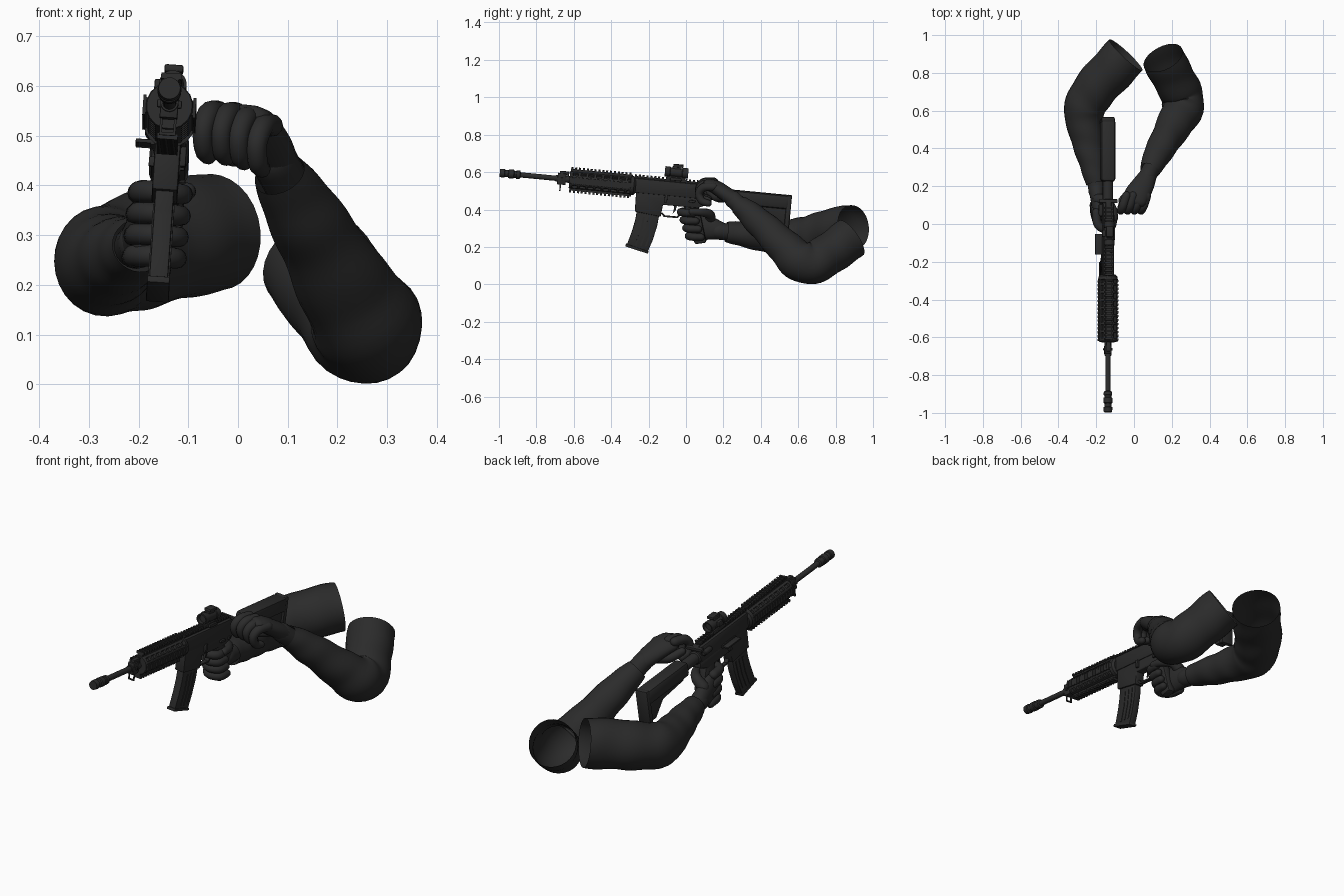
import bpy, bmesh, math
from mathutils import Vector, Matrix

def material(name, v):
    m = bpy.data.materials.new(name)
    m.diffuse_color = (v, v, v, 1)
    return m

DARK = material("charcoal", 0.024)

# Rifle frame: bore runs along local y, nose up, rolled a little
GUN = (Matrix.Translation((-0.138, 0, 0.50)) @ Matrix.Rotation(math.radians(-5.5), 4, 'X')
       @ Matrix.Rotation(math.radians(4), 4, 'Y'))

def finish(name, bm, mat=None, angle=35):
    bmesh.ops.recalc_face_normals(bm, faces=bm.faces)
    if mat:
        bm.transform(mat)
    me = bpy.data.meshes.new(name)
    bm.to_mesh(me)
    bm.free()
    me.materials.append(DARK)
    ob = bpy.data.objects.new(name, me)
    bpy.context.collection.objects.link(ob)
    bpy.ops.object.select_all(action='DESELECT')
    ob.select_set(True)
    bpy.context.view_layer.objects.active = ob
    bpy.ops.object.shade_smooth_by_angle(angle=math.radians(angle))
    return ob

def boxes(name, items, bevel=0.0):
    """items: (x centre, width, y0, y1, z0, z1) in rifle frame"""
    bm = bmesh.new()
    for x, w, y0, y1, z0, z1 in items:
        m = Matrix.Translation((x, (y0 + y1) / 2, (z0 + z1) / 2)) @ Matrix.Diagonal((w, y1 - y0, z1 - z0, 1))
        bmesh.ops.create_cube(bm, size=1, matrix=m)
    if bevel:
        bmesh.ops.bevel(bm, geom=bm.edges[:], offset=bevel, segments=2, affect='EDGES', profile=0.5)
    finish(name, bm, GUN)

def side_profile(name, pts, w, bevel=0.004, x=0):
    """side outline (y, z) extruded across x"""
    bm = bmesh.new()
    f = bm.faces.new([bm.verts.new((x - w / 2, y, z)) for y, z in pts])
    r = bmesh.ops.extrude_face_region(bm, geom=[f])
    bmesh.ops.translate(bm, vec=(w, 0, 0), verts=[v for v in r['geom'] if isinstance(v, bmesh.types.BMVert)])
    if bevel:
        bmesh.ops.bevel(bm, geom=bm.edges[:], offset=bevel, segments=2, affect='EDGES', profile=0.5)
    finish(name, bm, GUN)

def skin(bm, rings, cap0=True, cap1=True):
    for a, b in zip(rings, rings[1:]):
        n = len(a)
        for i in range(n):
            bm.faces.new((a[i], a[(i + 1) % n], b[(i + 1) % n], b[i]))
    if cap0: bm.faces.new(rings[0][::-1])
    if cap1: bm.faces.new(rings[-1])

def lathe(name, prof, n=20, x=0, z=0, vents=False, axis='Y'):
    """profile (distance along axis, radius)"""
    bm = bmesh.new()
    rings = []
    for y, r in prof:
        ring = []
        for i in range(n):
            t = 2 * math.pi * (i + 0.5) / n
            c, s = r * math.cos(t), r * math.sin(t)
            ring.append(bm.verts.new((x + c, y, z + s) if axis == 'Y' else (y, x + c, z + s)))
        rings.append(ring)
    skin(bm, rings)
    if vents:  # sunken vent windows on the diagonals
        bm.normal_update()
        fs = [f for f in bm.faces if len(f.verts) == 4 and abs(f.calc_center_median().x) > 0.024
              and abs(f.calc_center_median().z) > 0.024
              and max(v.co.y for v in f.verts) - min(v.co.y for v in f.verts) > 0.02]
        bmesh.ops.recalc_face_normals(bm, faces=bm.faces)
        bmesh.ops.inset_individual(bm, faces=fs, thickness=0.003, depth=-0.012)
    finish(name, bm, GUN)

def catmull(p, k):
    q = [2 * p[0] - p[1]] + p + [2 * p[-1] - p[-2]]
    out = []
    for i in range(1, len(q) - 2):
        a, b, c, d = q[i - 1:i + 3]
        for j in range(k):
            t = j / k
            out.append(0.5 * (2 * b + (c - a) * t + (2 * a - 5 * b + 4 * c - d) * t * t
                              + (3 * b - a - 3 * c + d) * t ** 3))
    return out + [p[-1]]

def tube(name, pts, up, n=14, k=5, closed=True, folds=0.0):
    """limb through (x, y, z, radius along up[, radius across])"""
    path = [Vector(p if len(p) == 5 else (*p, p[3])) for p in pts]
    s = catmull(path, k)
    up = Vector(up)
    cs = [Vector(v[:3]) for v in s]
    rows = []
    for i, v in enumerate(s):
        t = (cs[min(i + 1, len(s) - 1)] - cs[max(i - 1, 0)]).normalized()
        rows.append((cs[i], t, v[3], v[4]))
    if closed:  # rounded ends
        def end(row, sign):
            c, t, a, b = row
            m = min(a, b)
            return [(c + t * sign * m * d, t, a * q, b * q) for d, q in ((0.45, 0.88), (0.8, 0.58), (0.96, 0.22))]
        rows = end(rows[0], -1)[::-1] + rows + end(rows[-1], 1)
    bm = bmesh.new()
    rings = []
    for i, (c, t, a, b) in enumerate(rows):
        u = (up - t * up.dot(t)).normalized()
        w = t.cross(u)
        ring = []
        for j in range(n):
            h = 2 * math.pi * j / n
            f = 1 + folds * (math.sin(i * 0.85 + 1.6 * math.sin(h)) + 0.5 * math.sin(3 * h + i * 0.4))
            ring.append(bm.verts.new(c + u * a * f * math.cos(h) + w * b * f * math.sin(h)))
        rings.append(ring)
    skin(bm, rings, closed, closed)
    finish(name, bm, None, 80)

# ---------------- rifle ----------------
lathe("barrel", [(-0.93, 0.014), (-0.70, 0.014), (-0.70, 0.018), (-0.60, 0.018), (-0.28, 0.02)])
lathe("muzzle_device", [(-1.0, 0.013), (-1.0, 0.022), (-0.975, 0.024), (-0.972, 0.019), (-0.955, 0.019),
                        (-0.952, 0.024), (-0.925, 0.024), (-0.922, 0.019), (-0.912, 0.019), (-0.91, 0.023),
                        (-0.892, 0.022), (-0.888, 0.014)])
boxes("gas_block", [(0, 0.036, -0.69, -0.645, -0.03, 0.03), (0, 0.022, -0.68, -0.63, 0.02, 0.042),
                    (0, 0.05, -0.672, -0.66, -0.008, 0.008)], 0.003)
boxes("sling_loop", [(s * 0.014, 0.005, -0.675, -0.668, -0.06, -0.02) for s in (-1, 1)]
      + [(0, 0.033, -0.675, -0.668, -0.064, -0.058)])
ys = [-0.622]
for i in range(8):
    ys += [ys[-1] + 0.012, ys[-1] + 0.042]
lathe("handguard", [(-0.626, 0.03), (-0.626, 0.046)] + [(y, 0.048) for y in ys]
      + [(-0.282, 0.048), (-0.28, 0.03)], 16, vents=True)
lathe("delta_ring", [(-0.30, 0.045), (-0.298, 0.053), (-0.28, 0.05), (-0.27, 0.04)], 20)
rails = []
for s in (-1, 1):
    rails.append((0, 0.03, -0.622, -0.29, *sorted((s * 0.04, s * 0.057))))
    rails.append((s * 0.045, 0.012, -0.622, -0.29, -0.015, 0.015))
    for i in range(16):
        y = -0.622 + i * 0.0208
        rails.append((0, 0.042, y, y + 0.011, *sorted((s * 0.055, s * 0.067))))
        rails.append((s * 0.0505, 0.006, y, y + 0.011, -0.02, 0.02))
boxes("handguard_rails", rails)

side_profile("upper_receiver", [(-0.28, 0.044), (0.10, 0.044), (0.115, 0.03), (0.11, -0.035), (-0.28, -0.035)], 0.06, 0.008)
boxes("top_rail", [(0, 0.03, -0.28, 0.09, 0.04, 0.052)]
      + [(0, 0.042, -0.28 + i * 0.0208, -0.269 + i * 0.0208, 0.05, 0.061) for i in range(18)])
side_profile("lower_receiver", [(-0.265, -0.03), (0.12, -0.03), (0.125, -0.06), (0.07, -0.085), (-0.115, -0.085),
                                (-0.122, -0.15), (-0.262, -0.135)], 0.052, 0.005)
side_profile("magazine", [(-0.25, -0.11), (-0.128, -0.11), (-0.135, -0.2), (-0.152, -0.28), (-0.173, -0.345),
                          (-0.287, -0.318), (-0.266, -0.24), (-0.255, -0.18)], 0.038, 0.004)
for i, o in enumerate((0.035, 0.062, 0.089)):  # pressed ribs of the magazine
    side_profile("magazine_rib_%d" % i, [(-0.25 + o, -0.16), (-0.24 + o, -0.16), (-0.25 + o, -0.24),
                                         (-0.27 + o, -0.315), (-0.28 + o, -0.315), (-0.26 + o, -0.24)], 0.043, 0)
side_profile("magazine_base", [(-0.292, -0.312), (-0.168, -0.342), (-0.171, -0.354), (-0.295, -0.326)], 0.046, 0.003)
side_profile("trigger_guard", [(-0.12, -0.135), (-0.105, -0.15), (-0.03, -0.15), (0.01, -0.09), (0.0, -0.085),
                               (-0.035, -0.142), (-0.10, -0.142), (-0.115, -0.128)], 0.022, 0)
side_profile("trigger", [(-0.055, -0.08), (-0.04, -0.08), (-0.045, -0.11), (-0.06, -0.13), (-0.055, -0.105)], 0.01, 0)
side_profile("pistol_grip", [(0.0, -0.08), (0.075, -0.075), (0.09, -0.12), (0.135, -0.265), (0.075, -0.28), (0.025, -0.16)], 0.042, 0.009)
boxes("dust_cover", [(-0.046, 0.04, -0.16, -0.05, -0.033, -0.025), (-0.031, 0.01, -0.16, -0.05, -0.036, -0.02)], 0.002)
boxes("controls", [(0.03, 0.014, -0.11, -0.095, -0.07, -0.03), (-0.03, 0.014, -0.12, -0.10, -0.075, -0.055),
                   (0.03, 0.014, 0.02, 0.055, -0.058, -0.045), (0.028, 0.012, 0.085, 0.1, -0.06, -0.045)], 0.002)
lathe("forward_assist", [(0.04, 0.008), (0.05, 0.014), (0.10, 0.014), (0.105, 0.01)], 12, -0.036, 0.012)
boxes("charging_handle", [(0, 0.03, 0.05, 0.125, 0.03, 0.046), (0, 0.095, 0.108, 0.128, 0.03, 0.046)], 0.003)

# optic
boxes("sight_mount", [(0, 0.046, -0.11, -0.01, 0.052, 0.07), (0.028, 0.012, -0.09, -0.03, 0.05, 0.066),
                      (0, 0.03, -0.095, -0.025, 0.065, 0.08)], 0.003)
lathe("sight_tube", [(-0.105, 0.02), (-0.122, 0.022), (-0.122, 0.028), (-0.095, 0.028), (-0.092, 0.025), (-0.03, 0.025),
                     (-0.027, 0.028), (0.003, 0.028), (0.003, 0.022), (-0.012, 0.02)], 24, 0, 0.093)
boxes("sight_turret", [(0, 0.03, -0.085, -0.035, 0.105, 0.124), (0, 0.038, -0.08, -0.025, 0.122, 0.137),
                       (-0.028, 0.018, -0.078, -0.042, 0.08, 0.106)], 0.004)

# stock
lathe("buffer_tube", [(0.10, 0.03), (0.125, 0.034), (0.13, 0.027), (0.40, 0.027)], 20, 0, -0.008)
boxes("stock_body", [(0, 0.078, 0.225, 0.555, -0.045, 0.029)], 0.016)
side_profile("stock_web", [(0.24, -0.03), (0.55, -0.03), (0.55, -0.14), (0.50, -0.142), (0.43, -0.075), (0.26, -0.06)], 0.045, 0.006)
boxes("butt_pad", [(0, 0.07, 0.54, 0.567, -0.15, 0.03)], 0.008)

# ---------------- arm reaching to the charging handle ----------------
tube("left_sleeve", [(0.083, 0.285, 0.425, 0.053), (0.12, 0.36, 0.36, 0.072), (0.165, 0.44, 0.285, 0.082),
                     (0.215, 0.53, 0.195, 0.096), (0.258, 0.61, 0.125, 0.11), (0.25, 0.69, 0.117, 0.112),
                     (0.205, 0.78, 0.175, 0.112), (0.155, 0.88, 0.245, 0.114)],
     (1, 0, 0.2), 28, 6, False, 0.022)
tube("left_wrist", [(0.10, 0.31, 0.40, 0.046), (0.07, 0.25, 0.455, 0.047)], (0, -0.3, 1), 18)
tube("left_palm", [(0.078, 0.265, 0.445, 0.042, 0.045), (0.052, 0.215, 0.482, 0.04, 0.058),
                   (0.022, 0.165, 0.516, 0.038, 0.066), (0.003, 0.13, 0.53, 0.033, 0.066)], (0, 0.3, 1), 20)
for i, nm in enumerate(("index", "middle", "ring", "little")):
    x, z = -0.052 + 0.036 * i, 0.548 - 0.003 * i * i
    tube("left_%s_finger" % nm, [(x + 0.012, 0.15, z, 0.023), (x - 0.006, 0.095, z - 0.003, 0.023),
                                 (x - 0.018, 0.07, z - 0.035, 0.021), (x - 0.016, 0.085, z - 0.075, 0.02),
                                 (x - 0.008, 0.12, z - 0.088, 0.018)], (1, 0, 0), 12)
tube("left_thumb", [(0.03, 0.20, 0.465, 0.027), (-0.02, 0.165, 0.465, 0.024), (-0.065, 0.125, 0.495, 0.019)], (0, 0, 1), 12)

# ---------------- arm holding the grip ----------------
tube("right_sleeve", [(-0.2, 0.215, 0.28, 0.054), (-0.215, 0.3, 0.27, 0.068), (-0.237, 0.4, 0.258, 0.08),
                      (-0.256, 0.5, 0.25, 0.092), (-0.265, 0.6, 0.247, 0.108), (-0.22, 0.695, 0.262, 0.115),
                      (-0.135, 0.795, 0.288, 0.12), (-0.042, 0.895, 0.308, 0.12)],
     (0, 0, 1), 28, 6, False, 0.022)
tube("right_wrist", [(-0.205, 0.25, 0.277, 0.045), (-0.195, 0.17, 0.285, 0.046)], (0, 0, 1), 18)
tube("right_palm", [(-0.198, 0.19, 0.285, 0.042, 0.046), (-0.192, 0.13, 0.3, 0.038, 0.062),
                    (-0.19, 0.08, 0.312, 0.034, 0.074), (-0.19, 0.04, 0.318, 0.026, 0.074)], (1, 0, 0), 20)
for i, nm in enumerate(("index", "middle", "ring", "little")):
    z, y, x = 0.385 - 0.043 * i, 0.014 * i, -0.004 * i
    tube("right_%s_finger" % nm, [(x - 0.2, y + 0.06, z, 0.023), (x - 0.192, y, z + 0.003, 0.023),
                                  (x - 0.155, y - 0.028, z + 0.002, 0.021), (x - 0.116, y - 0.008, z - 0.002, 0.021),
                                  (x - 0.11, y + 0.04, z - 0.004, 0.019)], (0, 0, 1), 12)
tube("right_thumb", [(-0.19, 0.13, 0.345, 0.03), (-0.15, 0.125, 0.375, 0.026), (-0.112, 0.08, 0.385, 0.021),
                     (-0.102, 0.03, 0.388, 0.018)], (0, 0, 1), 12)
